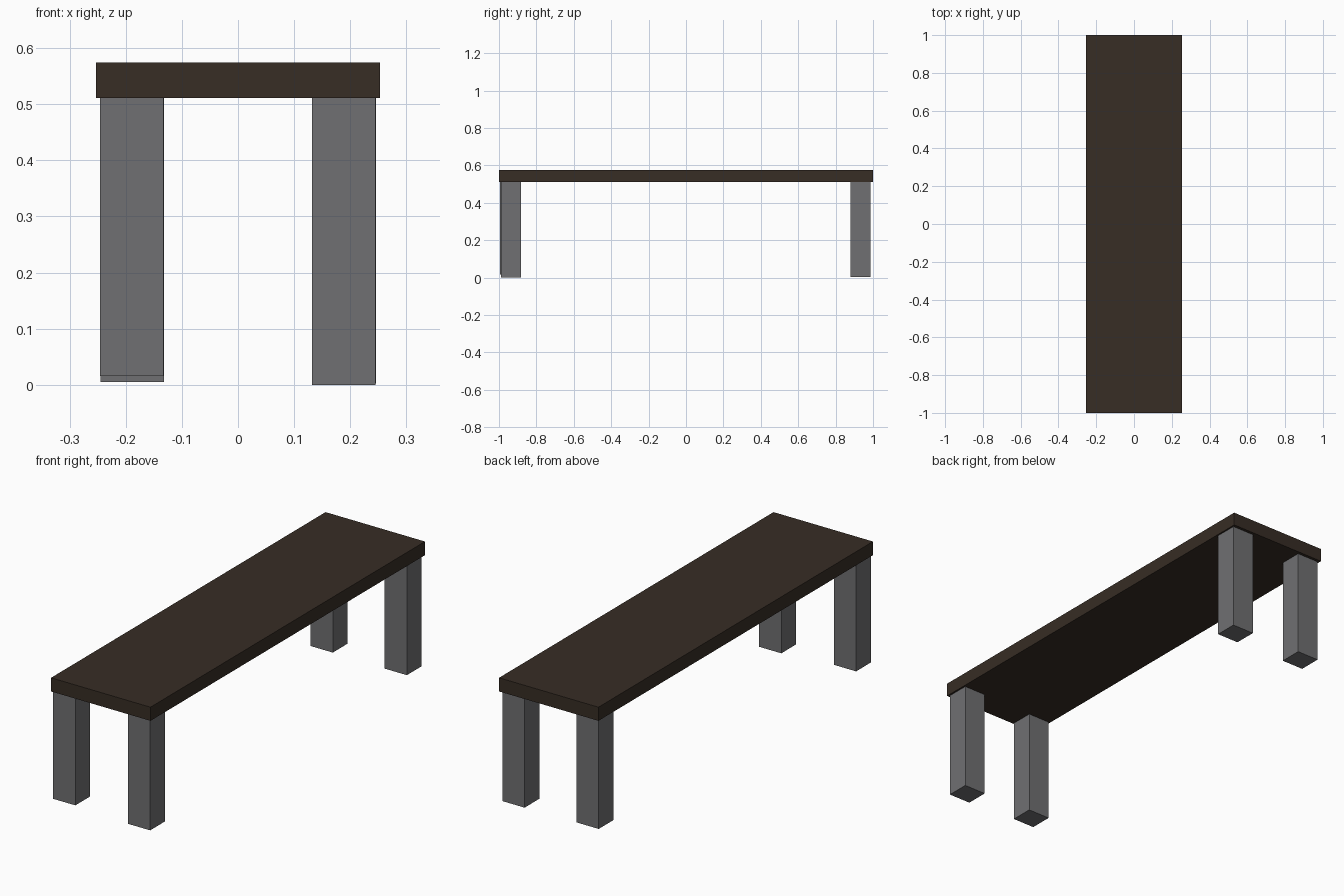
import bpy

if "Cube" in bpy.data.objects:
    bpy.data.objects.remove(bpy.data.objects["Cube"])


def material(name, rgb):
    m = bpy.data.materials.new(name)
    m.diffuse_color = (*rgb, 1.0)
    m.use_nodes = True
    m.node_tree.nodes["Principled BSDF"].inputs["Base Color"].default_value = m.diffuse_color
    return m


def box(name, low, high, mat):
    """Axis-aligned box between two corners."""
    center = [(a + b) / 2 for a, b in zip(low, high)]
    bpy.ops.mesh.primitive_cube_add(size=1, location=center)
    ob = bpy.context.object
    ob.name = name
    ob.scale = [b - a for a, b in zip(low, high)]
    bpy.ops.object.transform_apply(location=False, rotation=False, scale=True)
    ob.data.materials.append(mat)
    return ob


wood = material("dark brown wood", (0.038, 0.026, 0.018))
metal = material("grey metal", (0.162, 0.162, 0.168))

# Bench top
SEAT_BOTTOM, SEAT_TOP = 0.511, 0.574
box("seat", (-0.2535, -1.0, SEAT_BOTTOM), (0.2535, 1.0, SEAT_TOP), wood)

# Four square legs, slightly uneven in placement and length: x, y, foot height
LEG_X, LEG_Y = 0.113, 0.107
legs = {
    "front_left_leg": (-0.246, -0.995, 0.016),
    "front_right_leg": (0.132, -0.990, 0.0),
    "back_left_leg": (-0.245, 0.879, 0.005),
    "back_right_leg": (0.133, 0.879, 0.002),
}
for name, (x, y, z) in legs.items():
    box(name, (x, y, z), (x + LEG_X, y + LEG_Y, SEAT_BOTTOM), metal)
